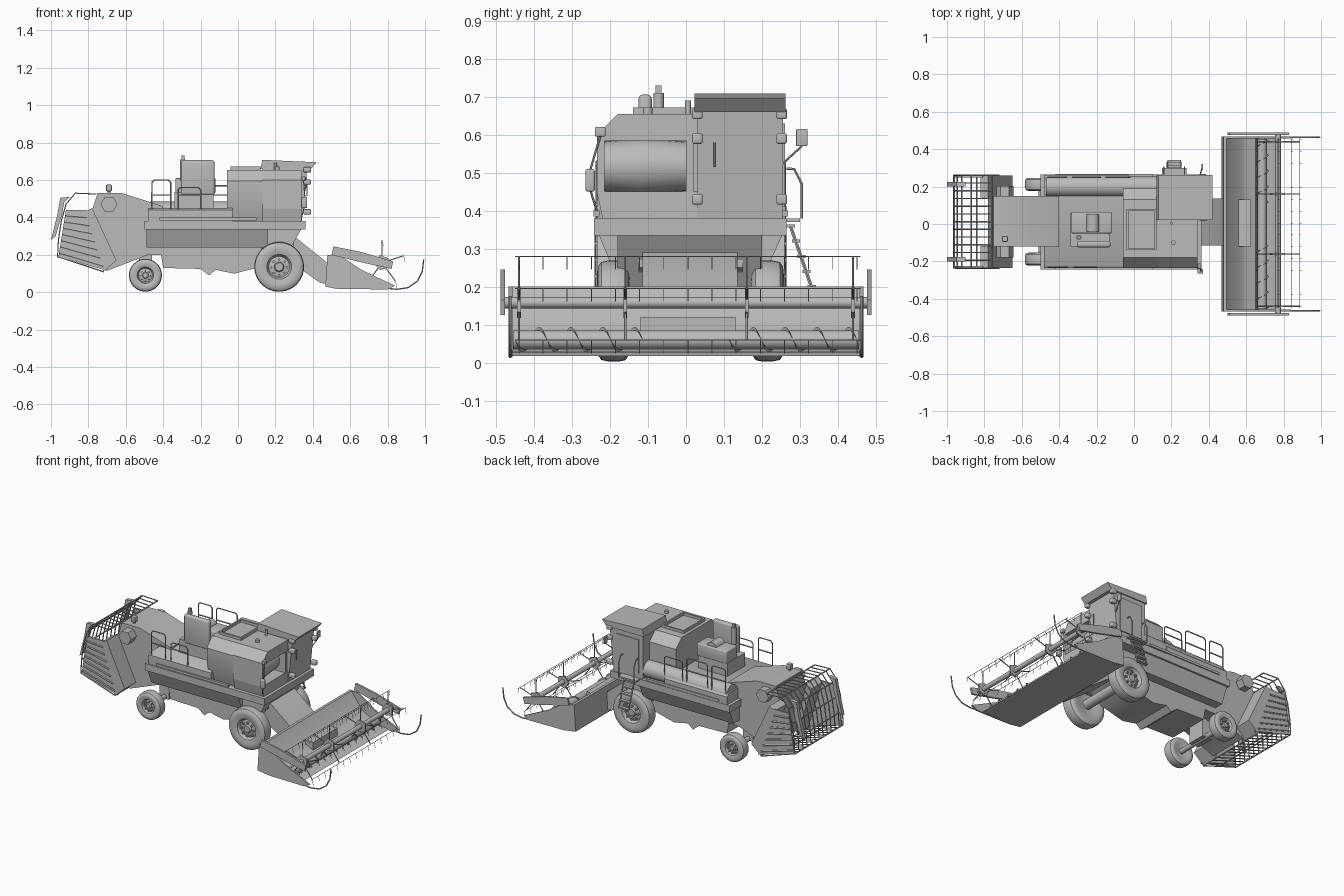
import bpy, bmesh
from math import sin, cos, pi, radians
from mathutils import Vector, Matrix

if "Cube" in bpy.data.objects:
    bpy.data.objects.remove(bpy.data.objects["Cube"])

GREY = (0.5, 0.5, 0.5, 1)
paint = bpy.data.materials.new("plain_grey")
paint.use_nodes = True
paint.diffuse_color = GREY
paint.node_tree.nodes["Principled BSDF"].inputs["Base Color"].default_value = GREY
MID = 0.012                       # centre plane of the machine body
SIDES = (("near", -1), ("far", 1))


def finish(ob):
    ob.data.materials.clear()
    ob.data.materials.append(paint)
    bpy.ops.object.select_all(action="DESELECT")
    ob.select_set(True)
    bpy.context.view_layer.objects.active = ob
    bpy.ops.object.shade_smooth_by_angle(angle=radians(35))
    return ob


def from_bmesh(name, bm):
    bmesh.ops.recalc_face_normals(bm, faces=bm.faces)
    me = bpy.data.meshes.new(name)
    bm.to_mesh(me)
    bm.free()
    ob = bpy.data.objects.new(name, me)
    bpy.context.collection.objects.link(ob)
    return finish(ob)


def prism(name, profile, a, b, axis="y"):
    """Extrude an (x, z) profile along y, or a (y, z) profile along x."""
    bm = bmesh.new()
    put = (lambda p, t: (p[0], t, p[1])) if axis == "y" else (lambda p, t: (t, p[0], p[1]))
    face = bm.faces.new([bm.verts.new(put(p, a)) for p in profile])
    grown = bmesh.ops.extrude_face_region(bm, geom=[face])["geom"]
    move = Vector(put((0, 0), b - a))
    bmesh.ops.translate(bm, vec=move, verts=[v for v in grown if isinstance(v, bmesh.types.BMVert)])
    return from_bmesh(name, bm)


def box(name, x, y, z, bevel=0):
    bm = bmesh.new()
    bmesh.ops.create_cube(bm, size=1)
    for v in bm.verts:
        v.co = [lo + (c + 0.5) * (hi - lo) for c, (lo, hi) in zip(v.co, (x, y, z))]
    if bevel:
        bmesh.ops.bevel(bm, geom=bm.edges[:], offset=bevel, segments=3, affect="EDGES", profile=0.5)
    return from_bmesh(name, bm)


def lathe(name, profile, centre, direction=(0, 1, 0), steps=32):
    """Spin (radius, offset) points about an axis."""
    bm = bmesh.new()
    vs = [bm.verts.new((r, 0, w)) for r, w in profile]
    edges = [bm.edges.new(p) for p in zip(vs, vs[1:])]
    bmesh.ops.spin(bm, geom=vs + edges, axis=(0, 0, 1), cent=(0, 0, 0), angle=2 * pi, steps=steps)
    bmesh.ops.remove_doubles(bm, verts=bm.verts, dist=1e-5)
    turn = Vector(direction).to_track_quat("Z", "Y").to_matrix().to_4x4()
    bm.transform(Matrix.Translation(centre) @ turn)
    return from_bmesh(name, bm)


def rod(name, a, b, r, steps=16):
    a, b = Vector(a), Vector(b)
    n = (b - a).length
    return lathe(name, [(0, 0), (r, 0), (r, n), (0, n)], a, b - a, steps)


def pipes(name, paths, r):
    """Bent bars, one object for the whole set."""
    cu = bpy.data.curves.new(name, "CURVE")
    cu.dimensions, cu.bevel_depth, cu.bevel_resolution = "3D", r, 1
    cu.use_fill_caps = True
    for path in paths:
        sp = cu.splines.new("POLY")
        sp.points.add(len(path) - 1)
        for p, co in zip(sp.points, path):
            p.co = (*co, 1)
    ob = bpy.data.objects.new(name, cu)
    bpy.context.collection.objects.link(ob)
    bpy.ops.object.select_all(action="DESELECT")
    ob.select_set(True)
    bpy.context.view_layer.objects.active = ob
    bpy.ops.object.convert(target="MESH")
    finish(bpy.context.view_layer.objects.active)


def spread(a, b, n):
    return [a + (b - a) * i / (n - 1) for i in range(n)]


# Wheels: broad tyre, dished rim and hub
def wheel(name, x, y, r, width, s):
    h = width / 2
    shape = [(0, .75), (.16, .75), (.2, .5), (.42, .35), (.5, .85), (.56, .9), (.72, 1), (.88, .95),
             (.97, .75), (1, .3), (1, -.3), (.97, -.75), (.88, -.95), (.72, -1), (.5, -.8), (0, -.6)]
    lathe(name, [(q * r, w * h) for q, w in shape], (x, y, r + 0.003), (0, s, 0), 40)
    pipes(name + "_nuts", [[(x + .32 * r * cos(t), y + s * h * .3, r + .32 * r * sin(t)),
                            (x + .32 * r * cos(t), y + s * h * .75, r + .32 * r * sin(t))]
                           for t in spread(0, 1.75 * pi, 8)], r * .05)


for side, s in SIDES:
    wheel("drive_wheel_" + side, 0.22, MID + s * 0.203, 0.133, 0.085, s)
    wheel("steer_wheel_" + side, -0.495, MID + s * 0.2, 0.088, 0.07, s)
rod("drive_axle", (0.22, -0.18, 0.136), (0.22, 0.2, 0.136), 0.03)
rod("steer_axle", (-0.495, -0.18, 0.09), (-0.495, 0.2, 0.09), 0.016)
box("steer_axle_mount", (-0.53, -0.46), (-0.05, 0.07), (0.08, 0.24))

# Main body, flanks leaning in below, and belly pans
prism("body_lower", [(-0.235, 0.35), (-0.19, 0.24), (0.21, 0.24), (0.26, 0.35)], -0.49, 0.16, "x")
prism("body_upper", [(-0.235, 0.37), (-0.235, 0.44), (-0.22, 0.45), (0.245, 0.45), (0.262, 0.43),
                     (0.262, 0.37)], -0.48, -0.03, "x")
box("side_sill", (-0.5, 0.36), (-0.242, 0.265), (0.335, 0.38))
prism("belly", [(-0.42, 0.25), (-0.4, 0.13), (-0.2, 0.125), (-0.155, 0.09), (-0.12, 0.12), (-0.02, 0.1),
                (0.14, 0.14), (0.3, 0.25), (0.3, 0.36), (-0.42, 0.36)], -0.125, 0.15)
prism("front_frame", [(0.13, 0.2), (0.26, 0.2), (0.34, 0.34), (0.1, 0.34)], -0.18, 0.2)
rod("unloading_tube", (-0.47, 0.2, 0.43), (0.13, 0.2, 0.43), 0.055, 24)
for side, s in SIDES:
    box("flank_rib_" + side, (-0.42, 0.1), sorted((MID + s * 0.24, MID + s * 0.256)), (0.385, 0.4))

# Straw hood with flared rear guards
prism("straw_hood", [(-0.78, 0.44), (-0.75, 0.53), (-0.62, 0.53), (-0.4, 0.46), (-0.4, 0.2), (-0.48, 0.2),
                     (-0.7, 0.115)], -0.12, 0.15)
for side, s in SIDES:
    inner, outer = MID + s * 0.13, MID + s * 0.247
    prism("rear_wing_" + side, [(-0.82, 0.43), (-0.78, 0.45), (-0.65, 0.17), (-0.72, 0.11)],
          *sorted((inner, outer)))
    prism("rear_guard_" + side, [(-0.92, 0.44), (-0.81, 0.44), (-0.7, 0.115), (-0.96, 0.19)],
          *sorted((outer, outer - s * 0.01)))
    pipes("guard_ribs_" + side, [[(-0.925 - 0.03 * k, outer, 0.41 - 0.2 * k),
                                  (-0.81 + 0.09 * k, outer, 0.4 - 0.26 * k)]
                                 for k in spread(0, 1, 7)], 0.006)
    rod("rear_lamp_" + side, (-0.69, inner, 0.47), (-0.69, MID + s * 0.19, 0.47), 0.045, 6)
    prism("rear_hook_" + side, [(-0.9, 0.51), (-0.95, 0.505), (-0.965, 0.42), (-1, 0.28), (-0.975, 0.3),
                                (-0.94, 0.42), (-0.93, 0.48)], MID + s * 0.2 - 0.012, MID + s * 0.2 + 0.012)
RAKE = [(-0.76, 0.525), (-0.87, 0.53), (-0.92, 0.47), (-0.945, 0.38), (-0.96, 0.28), (-0.965, 0.19),
        (-0.84, 0.15), (-0.72, 0.11)]
pipes("rake_bars", [[(x, y, z) for x, z in RAKE] for y in spread(-0.235, 0.26, 13)], 0.0035)
pipes("rake_cross_bars", [[(x, -0.235, z), (x, 0.26, z)] for x, z in RAKE], 0.004)
rod("beacon_post", (-0.69, -0.08, 0.52), (-0.69, -0.08, 0.545), 0.008)
box("beacon", (-0.705, -0.675), (-0.095, -0.065), (0.54, 0.575), 0.004)

# Grain tank with chamfered roof and open hatch
prism("grain_tank", [(-0.2, 0.38), (-0.235, 0.5), (-0.235, 0.595), (-0.18, 0.655), (0.13, 0.655),
                     (0.19, 0.6), (0.19, 0.38)], -0.06, 0.13, "x")
prism("tank_front_roof", [(-0.235, 0.585), (-0.235, 0.6), (-0.18, 0.655), (0.03, 0.655), (0.03, 0.585)],
      0.13, 0.34, "x")
prism("tank_front_base", [(-0.22, 0.38), (-0.235, 0.45), (0.03, 0.45), (0.03, 0.38)], 0.13, 0.34, "x")
for y in (-0.235, 0.0):
    box("window_post", (0.13, 0.34), (y, y + 0.02), (0.445, 0.59))
lathe("front_glass", [(0.065, 0), (0.075, 0.1), (0.065, 0.22)], (0.235, -0.22, 0.517), (0, 1, 0), 24)
for lo, hi in ((-0.14, -0.13), (0.07, 0.08)):
    box("hatch_side", (-0.04, 0.12), (lo, hi), (0.65, 0.672))
for lo, hi in ((-0.04, -0.03), (0.11, 0.12)):
    box("hatch_end", (lo, hi), (-0.14, 0.08), (0.65, 0.672))
rod("roof_cap", (0.21, -0.1, 0.65), (0.21, -0.1, 0.672), 0.012)
rod("roof_vent", (0.2, 0.005, 0.65), (0.2, 0.005, 0.69), 0.008)

# Engine deck: rounded air screen, engine and exhaust
box("air_screen", (-0.305, -0.125), (-0.125, -0.09), (0.52, 0.706), 0.012)
box("engine", (-0.335, -0.12), (-0.05, 0.065), (0.53, 0.61), 0.006)
box("engine_base", (-0.34, -0.13), (-0.12, 0.06), (0.45, 0.535))
rod("engine_drum", (-0.22, -0.04, 0.6), (-0.22, 0.05, 0.6), 0.035)
rod("exhaust", (-0.295, -0.072, 0.6), (-0.295, -0.072, 0.71), 0.014)
box("exhaust_cap", (-0.303, -0.287), (-0.08, -0.064), (0.705, 0.73))

# Cab, sloping roof, lamps and mirrors
prism("cab", [(0.13, 0.37), (0.34, 0.37), (0.37, 0.66), (0.13, 0.66)], 0.03, 0.255)
prism("cab_roof", [(0.12, 0.66), (0.39, 0.66), (0.42, 0.695), (0.13, 0.708)], 0.022, 0.262)
box("cab_door_panel", (0.16, 0.32), (0.255, 0.261), (0.41, 0.63))
pipes("wiper", [[(0.368, 0.075, 0.515), (0.37, 0.075, 0.58)]], 0.003)
for y in (0.03, 0.252):
    for z in (0.43, 0.59, 0.655):
        box("work_lamp", (0.35, 0.39), (y - 0.014, y + 0.014), (z - 0.014, z + 0.014), 0.006)
box("mirror", (0.36, 0.37), (0.29, 0.32), (0.57, 0.615), 0.003)
box("small_mirror", (0.34, 0.36), (-0.24, -0.212), (0.595, 0.62), 0.004)
box("side_lamp", (0.34, 0.37), (-0.265, -0.24), (0.45, 0.51), 0.006)
pipes("mirror_arms", [[(0.35, 0.25, 0.52), (0.365, 0.305, 0.57)], [(0.34, -0.235, 0.4),
      (0.36, -0.26, 0.48), (0.35, -0.225, 0.6)]], 0.003)

# Boarding ladder and hand rails
steps = [(0.275 + 0.055 * k, 0.36 - 0.16 * k) for k in spread(0, 1, 5)]
pipes("ladder_rails", [[(x, y, z) for y, z in steps] for x in (0.18, 0.25)], 0.005)
for y, z in steps:
    box("ladder_step", (0.18, 0.25), (y - 0.01, y + 0.012), (z - 0.004, z + 0.004))
box("landing", (0.15, 0.28), (0.25, 0.3), (0.37, 0.38))
pipes("landing_rails", [[(x, 0.305, 0.38), (x, 0.305, 0.47), (x, 0.285, 0.51), (x, 0.265, 0.51)]
                        for x in (0.16, 0.27)], 0.004)


def rail(y, a, b, top=0.6):
    c = 0.012                     # cut corners of the hoop
    return [[(a, y, 0.44), (a, y, top - c), (a + c, y, top), (b - c, y, top), (b, y, top - c), (b, y, 0.44)],
            [(a, y, 0.52), (b, y, 0.52)]]


pipes("deck_rails", rail(-0.23, -0.46, -0.36) + rail(-0.23, -0.32, -0.2, 0.56) + rail(0.25, -0.46, -0.36)
      + rail(0.25, -0.33, -0.18) + rail(0.25, -0.15, -0.02, 0.57), 0.004)

# Feeder house
prism("feeder_house", [(0.2, 0.22), (0.22, 0.31), (0.3, 0.3), (0.5, 0.14), (0.5, 0.04), (0.44, 0.05)],
      -0.115, 0.135)

# Header trough with sloping back, end plates, dividers and auger
prism("header_trough", [(0.467, 0.03), (0.478, 0.2), (0.495, 0.2), (0.575, 0.095), (0.6, 0.08), (0.65, 0.06),
                        (0.665, 0.03), (0.74, 0.026), (0.76, 0.018), (0.53, 0.018)], -0.46, 0.46)
box("feeder_mouth", (0.56, 0.625), (-0.12, 0.13), (0.07, 0.12))
for side, s in SIDES:
    prism("header_end_" + side, [(0.467, 0.03), (0.478, 0.2), (0.54, 0.2), (0.66, 0.12), (0.84, 0.035),
                                 (0.8, 0.015), (0.55, 0.018)], s * 0.462 - 0.005, s * 0.462 + 0.005)
    prism("reel_arm_" + side, [(0.5, 0.2), (0.51, 0.245), (0.66, 0.215), (0.83, 0.165), (0.82, 0.125),
                               (0.66, 0.16)], s * 0.483 - 0.006, s * 0.483 + 0.006)
    pipes("crop_divider_" + side, [[(x, s * 0.463, z) for x, z in ((0.76, 0.025), (0.85, 0.016), (0.91, 0.025),
          (0.96, 0.06), (0.985, 0.11), (0.993, 0.175))]], 0.004)
AX, AZ = 0.685, 0.06
rod("auger_tube", (AX, -0.455, AZ), (AX, 0.455, AZ), 0.025, 24)
bm = bmesh.new()
for s in (-1, 1):
    last = None
    for i in range(97):
        t, y = s * i * pi / 12, s * (0.45 - 0.0035 * i)
        pair = [bm.verts.new((AX + r * cos(t), y, AZ + r * sin(t))) for r in (0.024, 0.034)]
        if last:
            bm.faces.new((last[0], last[1], pair[1], pair[0]))
        last = pair
from_bmesh("auger_flights", bm)

# Reel with spider plates, slim bats and tines
RX, RZ, R = 0.77, 0.158, 0.122
rod("reel_shaft", (RX, -0.48, RZ), (RX, 0.48, RZ), 0.015)
bats = [(RX + R * cos(t), RZ + R * sin(t)) for t in spread(0.1 * pi, 1.7 * pi, 5)]
pipes("reel_bats", [[(x, -0.45, z), (x, 0.46, z)] for x, z in bats], 0.0015)
pipes("reel_tines", [[(x, y, z), (x + 0.008, y, z - 0.035)] for x, z in bats
                     for y in spread(-0.44, 0.45, 15)], 0.0012)
for y in (-0.44, -0.16, 0.16, 0.44):
    rod("spider_hub", (RX, y - 0.005, RZ), (RX, y + 0.005, RZ), 0.042, 5)
    pipes("spider_arms", [[(RX, y, RZ), (x, y, z)] for x, z in bats], 0.003)
